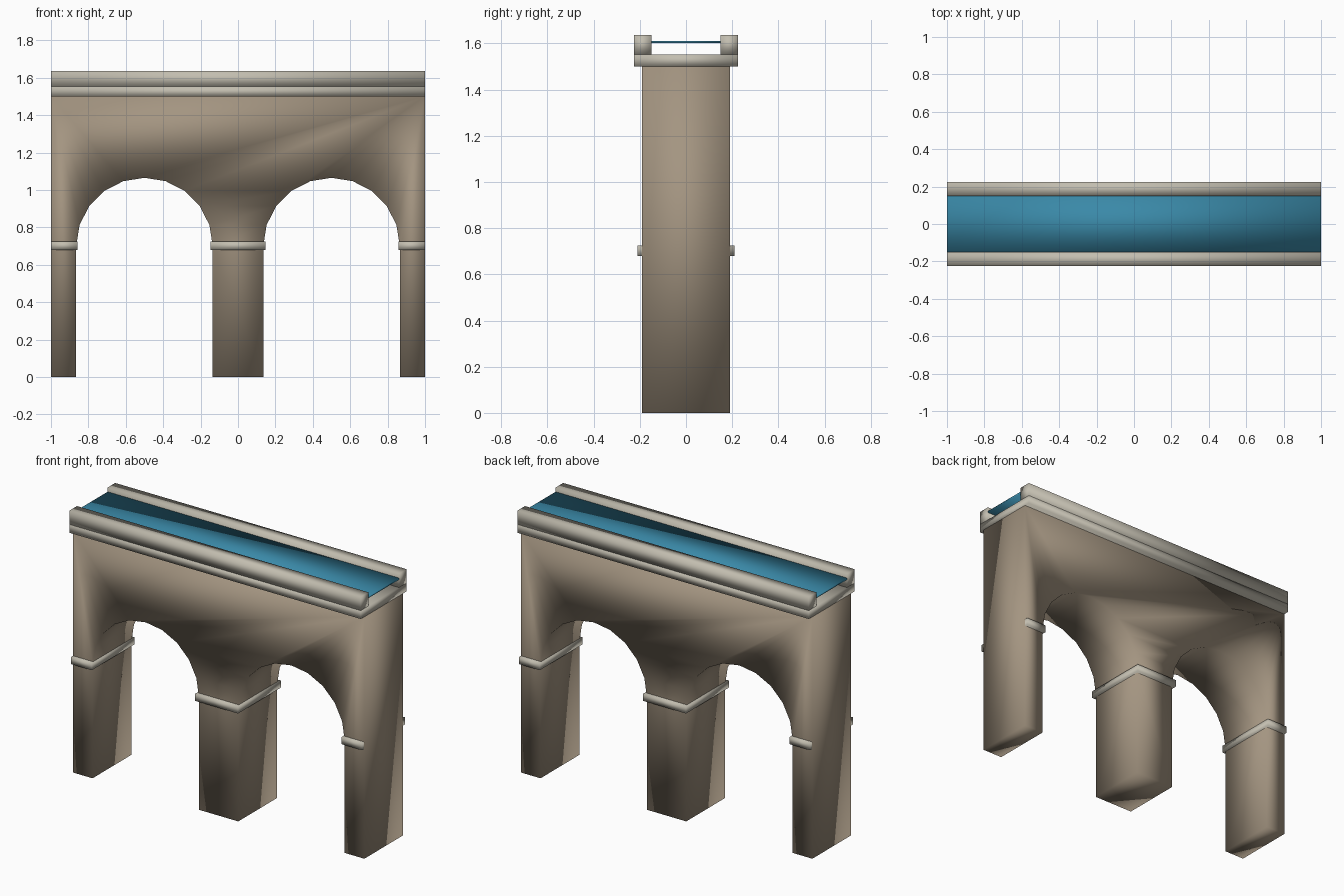
import bpy, bmesh, math

cube = bpy.data.objects.get("Cube")
if cube:
    bpy.data.objects.remove(cube, do_unlink=True)


def material(name, rgb):
    m = bpy.data.materials.new(name)
    m.use_nodes = True
    m.diffuse_color = (*rgb, 1)
    m.node_tree.nodes["Principled BSDF"].inputs["Base Color"].default_value = (*rgb, 1)
    return m


stone = material("tan stone", (0.37, 0.30, 0.22))
trim = material("pale trim stone", (0.54, 0.51, 0.43))
water_blue = material("water blue", (0.042, 0.25, 0.39))


def finish(name, bm, mat):
    bmesh.ops.recalc_face_normals(bm, faces=bm.faces)
    mesh = bpy.data.meshes.new(name)
    bm.to_mesh(mesh)
    bm.free()
    mesh.materials.append(mat)
    mesh.shade_smooth()
    obj = bpy.data.objects.new(name, mesh)
    bpy.context.collection.objects.link(obj)
    return obj


def box(name, x, y, z, mat):
    """Box from (low, high) pairs on each axis."""
    bm = bmesh.new()
    bmesh.ops.create_cube(bm, size=1)
    for v in bm.verts:
        v.co = [r[0] if c < 0 else r[1] for c, r in zip(v.co, (x, y, z))]
    return finish(name, bm, mat)


# Arched wall: front outline with two semicircular openings, extruded in depth
HALF_DEPTH, TOP, SPRING, RADIUS, STEPS = 0.19, 1.5, 0.70, 0.365, 10
outline = [(-1, TOP), (-1, 0)]
for centre in (-0.5, 0.5):
    outline.append((centre - RADIUS, 0))
    for i in range(STEPS + 1):
        a = math.pi * (1 - i / STEPS)
        outline.append((centre + RADIUS * math.cos(a), SPRING + RADIUS * math.sin(a)))
    outline.append((centre + RADIUS, 0))
outline += [(1, 0), (1, TOP)]

bm = bmesh.new()
face = bm.faces.new([bm.verts.new((x, -HALF_DEPTH, z)) for x, z in outline])
ext = bmesh.ops.extrude_face_region(bm, geom=[face])
for v in ext["geom"]:
    if isinstance(v, bmesh.types.BMVert):
        v.co.y = HALF_DEPTH
finish("arched_wall", bm, stone)

# Bands around the piers at the springing line
for name, x in (("right_pier_band", (-0.999, -0.857)),
                ("middle_pier_band", (-0.147, 0.147)),
                ("left_pier_band", (0.857, 0.999))):
    box(name, x, (-0.21, 0.21), (0.68, 0.724), trim)

# Deck slab, side parapets and the water between them
box("deck_slab", (-1, 1), (-0.225, 0.225), (TOP, 1.552), trim)
for name, y in (("front_parapet", (-0.225, -0.15)), ("back_parapet", (0.15, 0.225))):
    box(name, (-1, 1), y, (1.552, 1.637), trim)
box("water_channel", (-1, 1), (-0.15, 0.15), (1.601, 1.611), water_blue)
